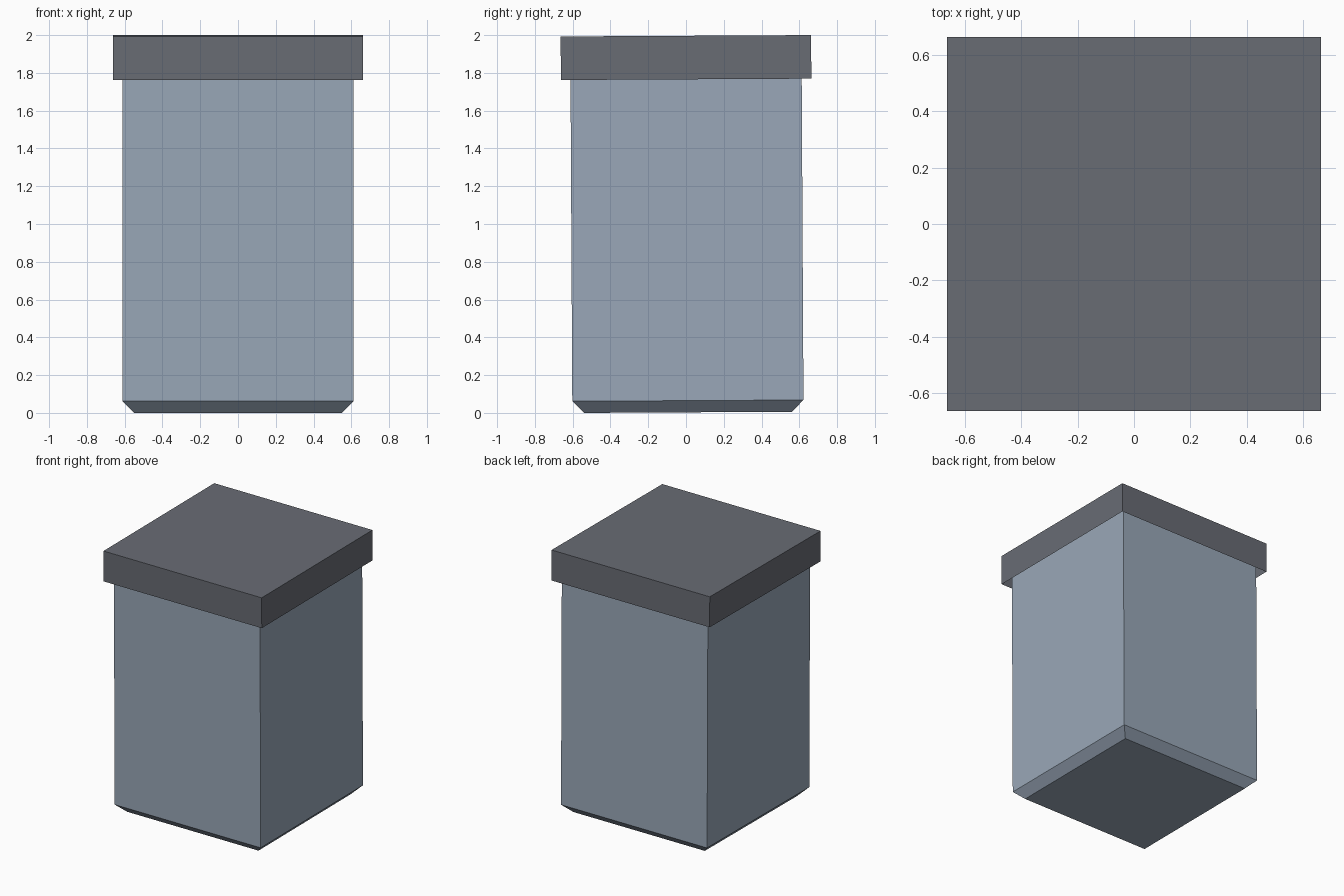
import bpy, bmesh
from mathutils import Matrix

if "Cube" in bpy.data.objects:
    bpy.data.objects.remove(bpy.data.objects["Cube"])

LEAN = 0.0055          # the whole bin leans very slightly about x
PLACE = Matrix.Translation((0, 0.0103, 0.003)) @ Matrix.Rotation(LEAN, 4, 'X')


def material(name, color):
    m = bpy.data.materials.new(name)
    m.diffuse_color = (*color, 1)
    m.use_nodes = True
    m.node_tree.nodes["Principled BSDF"].inputs["Base Color"].default_value = m.diffuse_color
    return m


def square_shell(name, levels, mat, cap_bottom, cap_top):
    """Stack square rings given as (half width, height), optionally capped."""
    bm = bmesh.new()
    rings = [[bm.verts.new((sx * h, sy * h, z))
              for sx, sy in ((-1, -1), (1, -1), (1, 1), (-1, 1))]
             for h, z in levels]
    for low, high in zip(rings, rings[1:]):
        for i in range(4):
            j = (i + 1) % 4
            bm.faces.new((low[i], low[j], high[j], high[i]))
    if cap_bottom:
        bm.faces.new(rings[0][::-1])
    if cap_top:
        bm.faces.new(rings[-1])
    mesh = bpy.data.meshes.new(name)
    bm.to_mesh(mesh)
    bm.free()
    mesh.materials.append(mat)
    obj = bpy.data.objects.new(name, mesh)
    obj.matrix_world = PLACE
    bpy.context.collection.objects.link(obj)
    return obj


# Body with a chamfered foot, continuing up inside the lid
square_shell("bin_body", [(0.55, 0), (0.612, 0.062), (0.612, 1.95)],
             material("body_blue_grey", (0.32, 0.39, 0.48)), True, False)

# Overhanging lid, open underneath
square_shell("bin_lid", [(0.663, 1.763), (0.663, 1.9934)],
             material("lid_dark_grey", (0.14, 0.15, 0.175)), False, True)
